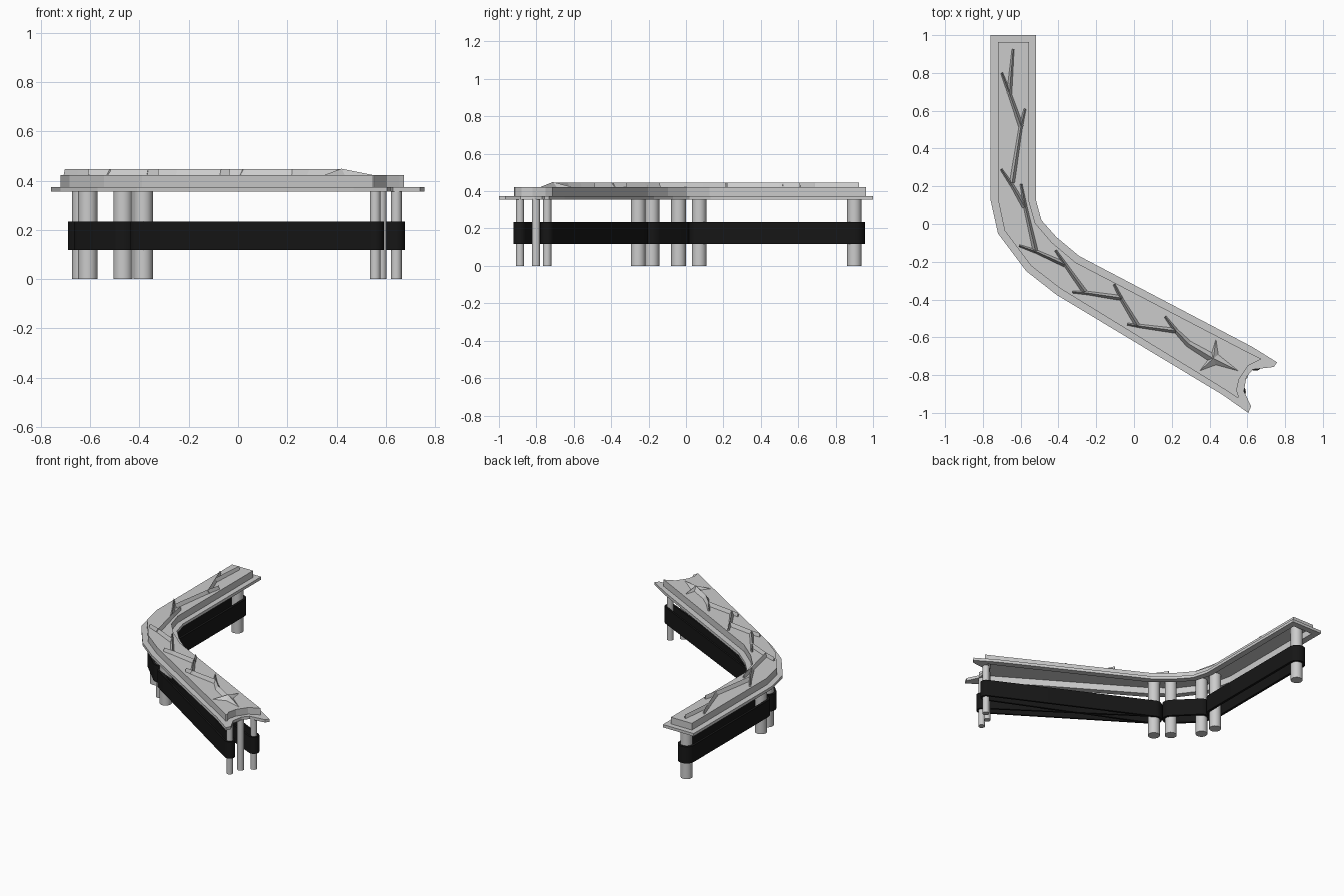
import bpy, bmesh, math
from mathutils import Vector

if "Cube" in bpy.data.objects:
    bpy.data.objects.remove(bpy.data.objects["Cube"])

# matching plan outlines: wide flange and the raised inner deck
OUTER = [(-.76, 1), (-.76, .13), (-.72, -.05), (-.57, -.25), (-.41, -.375), (.47, -.905),
         (.605, -1), (.62, -.965), (.582, -.885), (.595, -.81), (.63, -.77), (.74, -.757),
         (.757, -.732), (.625, -.65), (-.29, -.17), (-.41, -.07), (-.49, .02), (-.52, .13), (-.52, 1)]
INNER = [(-.72, .963), (-.72, .13), (-.685, -.035), (-.545, -.222), (-.39, -.342), (.455, -.86),
         (.548, -.92), (.556, -.915), (.543, -.88), (.557, -.82), (.605, -.75), (.655, -.724),
         (.675, -.715), (.605, -.68), (-.31, -.203), (-.436, -.097), (-.523, .005), (-.557, .125), (-.557, .963)]


def finish(bm, name, mat=None, smooth=False):
    bmesh.ops.recalc_face_normals(bm, faces=bm.faces[:])
    me = bpy.data.meshes.new(name)
    bm.to_mesh(me)
    bm.free()
    ob = bpy.data.objects.new(name, me)
    bpy.context.collection.objects.link(ob)
    if mat:
        me.materials.append(mat)
    if smooth:
        bpy.context.view_layer.objects.active = ob
        ob.select_set(True)
        bpy.ops.object.shade_smooth_by_angle(angle=math.radians(35))
        ob.select_set(False)
    return ob


def bridge(bm, a, b):
    for i in range(len(a)):
        j = (i + 1) % len(a)
        bm.faces.new((a[i], a[j], b[j], b[i]))


def ring(bm, pts, z):
    return [bm.verts.new((p[0], p[1], z)) for p in pts]


# deck: flange, raised top and hollow underside
recess = [Vector(i).lerp(Vector(o), -.15) for i, o in zip(INNER, OUTER)]
bm = bmesh.new()
loops = [ring(bm, p, z) for p, z in ((recess, .4), (recess, .355), (OUTER, .355),
                                     (OUTER, .375), (INNER, .375), (INNER, .422))]
for a, b in zip(loops, loops[1:]):
    bridge(bm, a, b)
bm.faces.new(loops[0])
bm.faces.new(loops[-1])
finish(bm, "deck")


# posts
def post(name, x, y, r, top):
    bm = bmesh.new()
    pts = [(x + r * math.cos(t * math.tau / 24), y + r * math.sin(t * math.tau / 24)) for t in range(24)]
    lo, hi = ring(bm, pts, 0), ring(bm, pts, top)
    bridge(bm, lo, hi)
    bm.faces.new(lo)
    bm.faces.new(hi)
    finish(bm, name, smooth=True)


R, r = .039, .022
back, bend1, bend2, bend3, bend4 = (-.635, .9), (-.635, .07), (-.61, -.04), (-.467, -.182), (-.385, -.256)
end_a, end_b, end_c = (.557, -.888), (.582, -.802), (.643, -.742)
for i, p in enumerate((back, bend1, bend2, bend3, bend4)):
    post(f"post_{i + 1}", *p, R, .4)
for i, p in enumerate((end_a, end_b, end_c)):
    post(f"end_post_{i + 1}", *p, r, .358)

# black belts stretched round pairs of posts
black = bpy.data.materials.new("black_belt")
black.diffuse_color = (.008, .008, .008, 1)
black.use_nodes = True
black.node_tree.nodes["Principled BSDF"].inputs["Base Color"].default_value = black.diffuse_color


def stadium(p, q, rp, rq, n=12):
    d = Vector(q) - Vector(p)
    ang = math.atan2(d.y, d.x)
    k = math.acos((rp - rq) / d.length)
    pts = []
    for c, rad, a0, a1 in ((q, rq, ang - k, ang + k), (p, rp, ang + k, ang - k + math.tau)):
        for i in range(n + 1):
            a = a0 + (a1 - a0) * i / n
            pts.append((c[0] + rad * math.cos(a), c[1] + rad * math.sin(a)))
    return pts


def belt(name, p, q, rp, rq, t):
    bm = bmesh.new()
    out, inn = stadium(p, q, rp + t, rq + t), stadium(p, q, rp, rq)
    ls = [ring(bm, pts, z) for pts, z in ((out, .118), (out, .235), (inn, .235), (inn, .118))]
    for i in range(4):
        bridge(bm, ls[i], ls[(i + 1) % 4])
    finish(bm, name, black, True)


belt("back_belt", back, bend1, R, R, .017)
belt("bend_belt", bend2, bend3, R, R, .017)
belt("left_front_belt", bend4, end_a, R, r, .013)
belt("right_front_belt", bend4, end_c, R, r, .013)


# thorn vine: ridges with a sharp crest, widest at the far end
def ridge(name, pts, w0=.007, w1=.016):
    bm = bmesh.new()
    P = [Vector(p) for p in pts]
    rows = []
    for i, p in enumerate(P):
        d = (P[min(i + 1, len(P) - 1)] - P[max(i - 1, 0)]).normalized()
        side = Vector((-d.y, d.x)) * (w0 + (w1 - w0) * i / (len(P) - 1))
        rows.append([bm.verts.new((*(p + side), .419)), bm.verts.new((*p, .447)),
                     bm.verts.new((*(p - side), .419))])
    for a, b in zip(rows, rows[1:]):
        bridge(bm, a, b)
    bm.faces.new(rows[0])
    bm.faces.new(rows[-1])
    finish(bm, name)


vine = [
    [(-.64, .925), (-.66, .69)],
    [(-.7, .8), (-.655, .68), (-.597, .515)],
    [(-.577, .61), (-.602, .5), (-.645, .22)],
    [(-.703, .29), (-.645, .205), (-.578, .09)],
    [(-.598, .212), (-.575, .09), (-.52, -.15)],
    [(-.607, -.115), (-.52, -.145), (-.365, -.215)],
    [(-.415, -.14), (-.36, -.22), (-.26, -.36)],
    [(-.325, -.36), (-.25, -.365), (-.065, -.392)],
    [(-.105, -.32), (-.065, -.4), (.02, -.54)],
    [(-.035, -.53), (.03, -.54), (.22, -.565)],
    [(.165, -.49), (.222, -.565), (.29, -.635), (.42, -.712)],
]
for i, pts in enumerate(vine):
    ridge(f"vine_{i + 1}", pts, w1=.026 if i == len(vine) - 1 else .015)

# four pointed star at the vine's end
bm = bmesh.new()
star = [(.435, -.602), (.448, -.69), (.563, -.783), (.435, -.748), (.343, -.782), (.39, -.72), (.345, -.69), (.408, -.69)]
base = ring(bm, star, .42)
tip = bm.verts.new((.42, -.712, .449))
for i in range(8):
    bm.faces.new((base[i], base[(i + 1) % 8], tip))
bm.faces.new(base)
finish(bm, "star")
